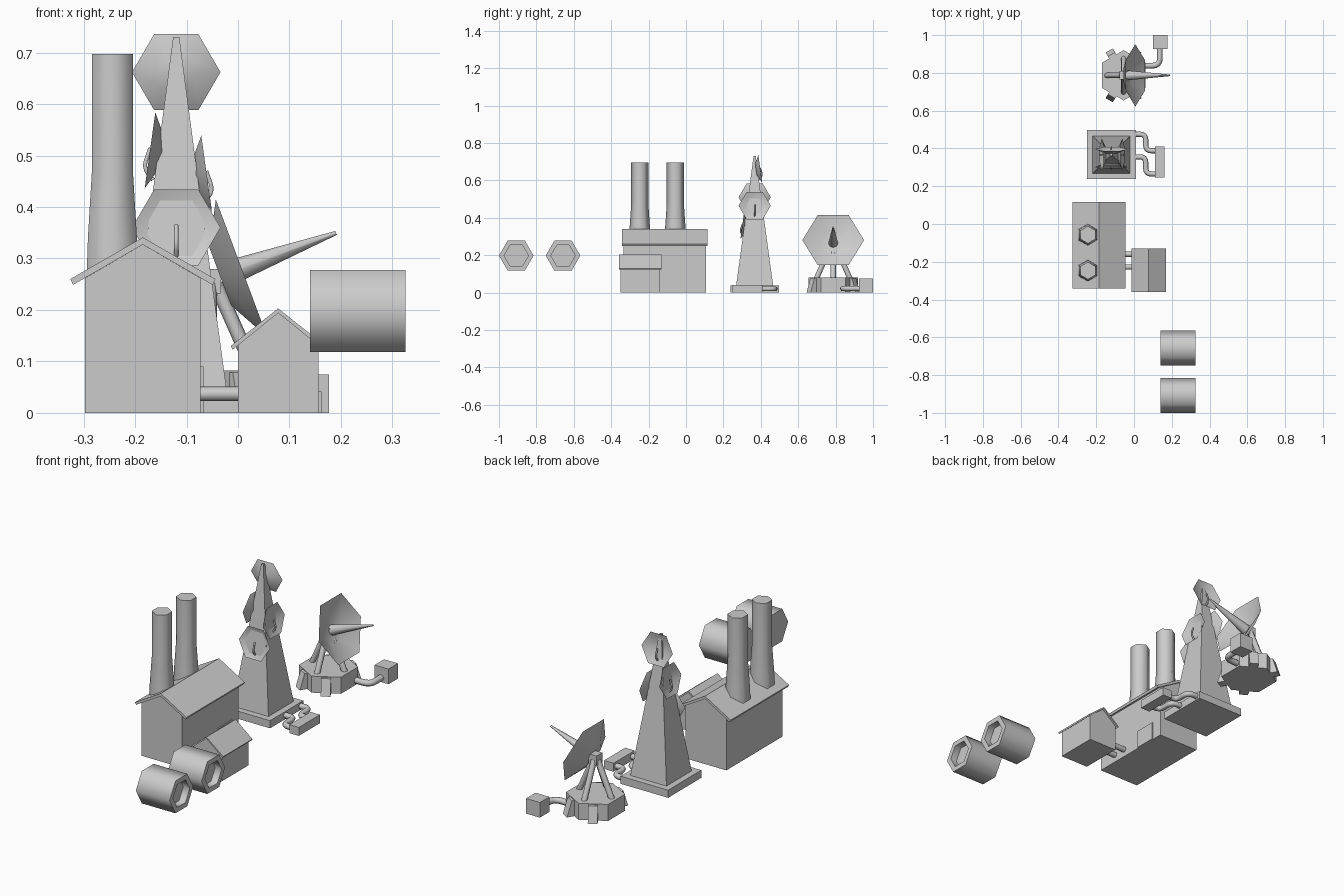
import bpy
from math import pi, cos, sin, radians, sqrt
from mathutils import Matrix, Vector

if "Cube" in bpy.data.objects:
    bpy.data.objects.remove(bpy.data.objects["Cube"])


def mesh_object(name, verts, faces, matrix=Matrix(), smooth=0):
    me = bpy.data.meshes.new(name)
    me.from_pydata(verts, [], faces)
    me.update()
    if smooth:
        me.polygons.foreach_set("use_smooth", [True] * len(me.polygons))
        me.set_sharp_from_angle(angle=radians(smooth))
    ob = bpy.data.objects.new(name, me)
    ob.matrix_world = matrix
    bpy.context.collection.objects.link(ob)
    return ob


def lathe(name, rings, sides, matrix=Matrix(), phase=0, caps=True, smooth=0):
    """Low-poly turned shape from (radius, height) rings, bottom to top."""
    verts = [(r * cos(phase + 2 * pi * i / sides), r * sin(phase + 2 * pi * i / sides), z)
             for r, z in rings for i in range(sides)]
    faces = []
    for k in range(len(rings) - 1):
        for i in range(sides):
            j = (i + 1) % sides
            faces.append((k * sides + i, k * sides + j, (k + 1) * sides + j, (k + 1) * sides + i))
    faces.append(tuple(reversed(range(sides))))
    if caps:
        faces.append(tuple(range((len(rings) - 1) * sides, len(rings) * sides)))
    return mesh_object(name, verts, faces, matrix, smooth)


def extrude_y(name, profile, y0, y1, matrix=Matrix()):
    """Extrude an (x, z) outline along y."""
    n = len(profile)
    verts = [(x, y, z) for y in (y0, y1) for x, z in profile]
    faces = [tuple(range(n)), tuple(reversed(range(n, 2 * n)))]
    faces += [((i + 1) % n, i, n + i, n + (i + 1) % n) for i in range(n)]
    return mesh_object(name, verts, faces, matrix)


def box(name, x0, x1, y0, y1, z0, z1):
    return extrude_y(name, [(x0, z0), (x1, z0), (x1, z1), (x0, z1)], y0, y1)


def aim(loc, direction):
    """Frame whose z axis points along direction, with y upward."""
    return Matrix.Translation(loc) @ Vector(direction).to_track_quat('Z', 'Y').to_matrix().to_4x4()


def pipe(name, points, radius, bend=0.03, matrix=Matrix()):
    """Round pipe whose corners are rounded off."""
    pts = [Vector(p) for p in points]
    path = [pts[0]]
    for a, b, c in zip(pts, pts[1:], pts[2:]):
        s, e = b + (a - b).normalized() * bend, b + (c - b).normalized() * bend
        for k in range(5):
            t = k / 4
            path.append(s * (1 - t) ** 2 + b * 2 * t * (1 - t) + e * t * t)
    path.append(pts[-1])
    cu = bpy.data.curves.new(name, 'CURVE')
    cu.dimensions = '3D'
    cu.bevel_depth, cu.bevel_resolution, cu.use_fill_caps = radius, 1, True
    sp = cu.splines.new('POLY')
    sp.points.add(len(path) - 1)
    for p, co in zip(sp.points, path):
        p.co = (*co, 1)
    ob = bpy.data.objects.new(name, cu)
    ob.matrix_world = matrix
    bpy.context.collection.objects.link(ob)


def rod(name, a, b, r0, r1, sides=8):
    a, b = Vector(a), Vector(b)
    lathe(name, [(r0, 0), (r1, (b - a).length)], sides, aim(a, b - a), smooth=50)


def dish(name, R, matrix):
    lathe(name, [(R * 0.42, -R * 0.27), (R, 0)], 6, matrix, caps=False, smooth=65)


def house(name, cx, half, wall, apex, roof_half, eave, y0, y1, over, thick):
    extrude_y(name + "_walls", [(cx - half, 0), (cx + half, 0), (cx + half, wall),
                                (cx, apex - thick), (cx - half, wall)], y0, y1)
    dx = thick * 0.4
    extrude_y(name + "_roof",
              [(cx - roof_half, eave), (cx - roof_half + dx, eave - thick * 0.8),
               (cx, apex - thick), (cx + roof_half - dx, eave - thick * 0.8),
               (cx + roof_half, eave), (cx, apex)], y0 - over, y1 + over)


# Hexagonal barrels lying along x, recessed at the +x end
for i, y in enumerate((-0.9075, -0.6575)):
    lathe(f"barrel_{i}", [(0.0925, 0), (0.0925, 0.185), (0.065, 0.185), (0.065, 0.15)], 6,
          aim((0.14, y, 0.198), (1, 0, 0)), smooth=65)

# Main house with chimneys and side door, annex and connecting pipes
house("main_house", -0.185, 0.112, 0.262, 0.341, 0.141, 0.26, -0.333, 0.108, 0.008, 0.014)
box("side_door", -0.08, -0.067, -0.055, 0.055, 0, 0.09)
for i, y in enumerate((-0.247, -0.057)):
    lathe(f"chimney_{i}", [(0.058, 0.26), (0.055, 0.34), (0.046, 0.47), (0.046, 0.697)], 6,
          Matrix.Translation((-0.244, y, 0)), pi / 2, smooth=65)
house("annex", 0.078, 0.078, 0.135, 0.203, 0.092, 0.13, -0.35, -0.139, 0.009, 0.009)
for i, y in enumerate((-0.228, -0.16)):
    rod(f"annex_pipe_{i}", (-0.08, y, 0.037), (0.01, y, 0.037), 0.014, 0.014)

# Transmission tower on a square slab
tx, ty = -0.12, 0.367
box("tower_slab", tx - 0.13, tx + 0.13, ty - 0.13, ty + 0.13, 0, 0.038)
lathe("tower", [(h * sqrt(2), z) for h, z in ((0.1, 0.03), (0.045, 0.433), (0.006, 0.73))], 4,
      Matrix.Translation((tx, ty, 0)), pi / 4)

# Tower dishes, one per side, each with a curved feed arm
for i, (dx, dy, off, z) in enumerate(((0, -1, 0.066, 0.36), (1, 0, 0.059, 0.465),
                                      (-1, 0, 0.051, 0.51), (0, 1, 0.03, 0.662))):
    m = aim((tx + dx * off, ty + dy * off, z), (dx, dy, 0.14))
    dish(f"tower_dish_{i}", 0.086, m)
    pipe(f"tower_feed_{i}", [(0, -0.056, -0.014), (0, -0.035, 0.008), (0, 0.005, 0)],
         0.0045, 0.015, m)

# Tower utility box and bent pipes
box("utility_box", 0.11, 0.162, 0.245, 0.41, 0, 0.042)
for i, (ya, yb) in enumerate(((0.475, 0.388), (0.355, 0.265))):
    pipe(f"utility_pipe_{i}", [(0, ya, 0.02), (0.062, ya, 0.02), (0.062, yb, 0.02),
                               (0.115, yb, 0.02)], 0.014)

# Large dish: hexagonal base with sloped buttresses
bx, by = -0.055, 0.787
lathe("dish_base", [(0.133, 0), (0.133, 0.082)], 6, Matrix.Translation((bx, by, 0)), pi / 2)
for i, a in enumerate((60, 120, 240, 300)):
    extrude_y(f"buttress_{i}", [(0.1, 0), (0.152, 0), (0.128, 0.078), (0.1, 0.078)],
              -0.022, 0.022, Matrix.Translation((bx, by, 0)) @ Matrix.Rotation(radians(a), 4, 'Z'))

# Four legs and the pivot block
for i in range(4):
    c, s = cos(i * pi / 2), sin(i * pi / 2)
    rod(f"dish_leg_{i}", (bx + 0.09 * c, by + 0.09 * s, 0.075),
        (bx + 0.012 * c, by + 0.012 * s, 0.25), 0.014, 0.014)
box("pivot_block", bx - 0.022, bx + 0.022, by - 0.022, by + 0.022, 0.232, 0.28)

# Large dish and its long feed spike
m = aim((0.007, by, 0.281), (cos(radians(20.5)), 0, sin(radians(20.5))))
dish("large_dish", 0.165, m)
lathe("feed_spike", [(0.026, -0.044), (0.004, 0.196)], 8, m, smooth=50)

# Power box and pipe for the large dish
box("power_box", 0.101, 0.177, 0.926, 1.0, 0, 0.075)
pipe("power_pipe", [(0.04, 0.838, 0.022), (0.137, 0.838, 0.022), (0.137, 0.935, 0.022)],
     0.015, 0.04)
